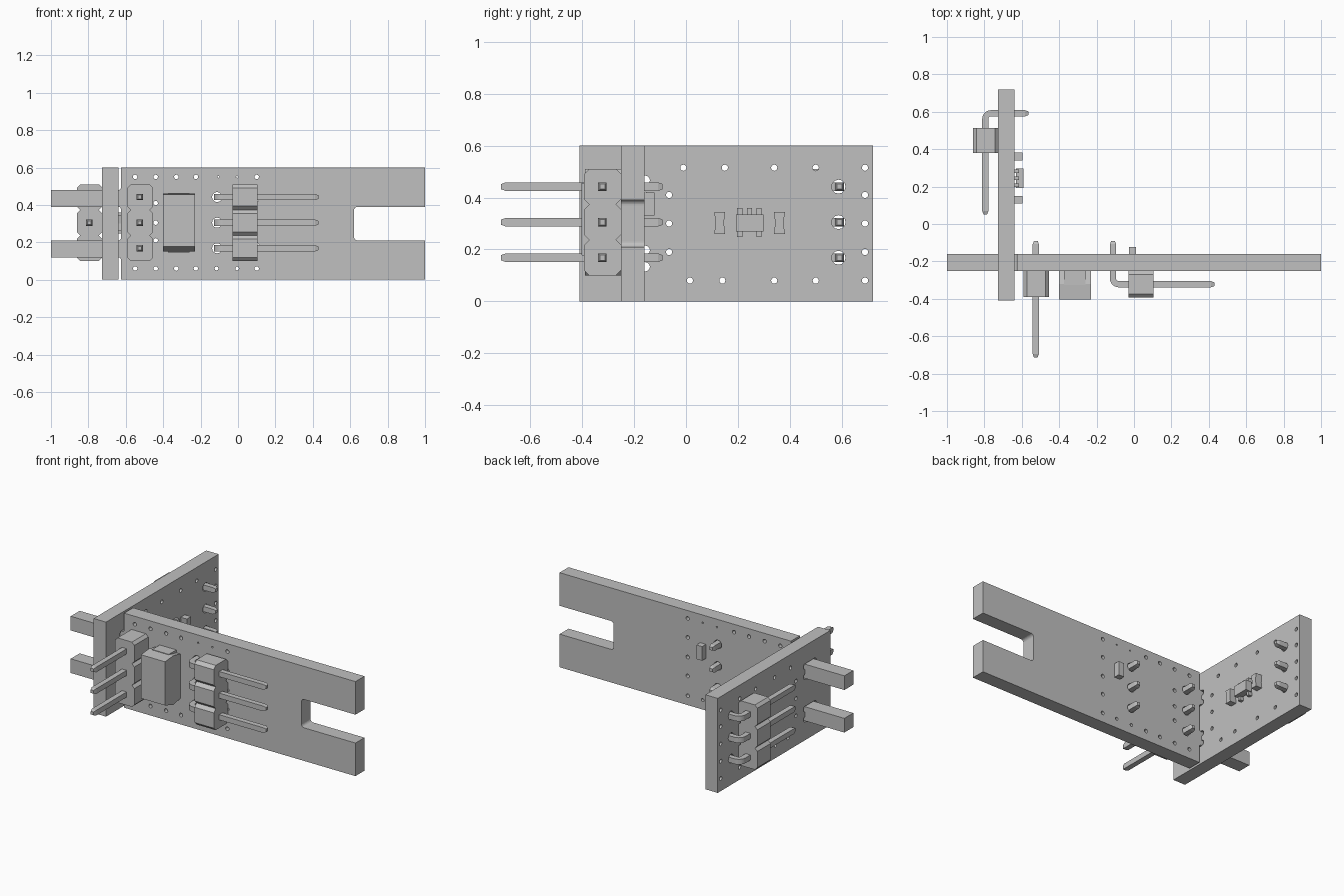
import bpy, bmesh, math
from mathutils import Matrix, Vector

cube = bpy.data.objects.get("Cube")
if cube:
    bpy.data.objects.remove(cube, do_unlink=True)

grey = bpy.data.materials.new("plain_grey")
grey.use_nodes = True
grey.diffuse_color = (0.53, 0.53, 0.53, 1)
grey.node_tree.nodes["Principled BSDF"].inputs["Base Color"].default_value = grey.diffuse_color

# Profile axes: "y" draws in x-z and extrudes along y, "x" draws in y-z and extrudes along x
FRAMES = {
    "y": Matrix(((1, 0, 0), (0, 0, -1), (0, 1, 0))).to_4x4(),
    "x": Matrix(((0, 0, 1), (1, 0, 0), (0, 1, 0))).to_4x4(),
}


def finish(name, mesh):
    bm = bmesh.new()
    bm.from_mesh(mesh)
    bmesh.ops.remove_doubles(bm, verts=bm.verts, dist=1e-5)
    bmesh.ops.recalc_face_normals(bm, faces=bm.faces)
    for face in bm.faces:
        face.smooth = False
        face.material_index = 0
    bm.to_mesh(mesh)
    bm.free()
    mesh.materials.clear()
    mesh.materials.append(grey)
    obj = bpy.data.objects.new(name, mesh)
    bpy.context.collection.objects.link(obj)
    return obj


def plate(name, axis, lo, hi, loops):
    """Extrude an outline, with any further loops as holes, between lo and hi."""
    curve = bpy.data.curves.new(name, "CURVE")
    curve.dimensions = "2D"
    curve.fill_mode = "BOTH"
    curve.extrude = (hi - lo) / 2
    for loop in loops:
        spline = curve.splines.new("POLY")
        spline.points.add(len(loop) - 1)
        for point, (u, v) in zip(spline.points, loop):
            point.co = (u, v, 0, 1)
        spline.use_cyclic_u = True
    temp = bpy.data.objects.new("temp", curve)
    bpy.context.collection.objects.link(temp)
    graph = bpy.context.evaluated_depsgraph_get()
    mesh = bpy.data.meshes.new_from_object(temp.evaluated_get(graph))
    bpy.data.objects.remove(temp, do_unlink=True)
    middle = (lo + hi) / 2
    shift = Vector((0, middle, 0)) if axis == "y" else Vector((middle, 0, 0))
    mesh.transform(Matrix.Translation(shift) @ FRAMES[axis])
    return finish(name, mesh)


def arc(u, v, r, start, end, steps=6):
    angles = [math.radians(start + (end - start) * i / steps) for i in range(steps + 1)]
    return [(u + r * math.cos(a), v + r * math.sin(a)) for a in angles]


def circle(u, v, r=0.012):
    return arc(u, v, r, 0, 330, 11)


def rect(u0, u1, v0, v1):
    return [(u0, v0), (u1, v0), (u1, v1), (u0, v1)]


def box(name, x0, x1, y0, y1, z0, z1):
    return plate(name, "y", y0, y1, [rect(x0, x1, z0, z1)])


def pin(name, path, z, half=0.0165):
    """Square wire along an x-y path with tapered tips."""
    pts = [Vector((x, y, z)) for x, y in path]
    taper = 0.018
    first = pts[0] + (pts[1] - pts[0]).normalized() * taper
    last = pts[-1] + (pts[-2] - pts[-1]).normalized() * taper
    pts = [pts[0], first] + pts[1:-1] + [last, pts[-1]]
    bm = bmesh.new()
    rings = []
    for i, p in enumerate(pts):
        tangent = (pts[min(i + 1, len(pts) - 1)] - pts[max(i - 1, 0)]).normalized()
        side = Vector((-tangent.y, tangent.x, 0))
        h = half * (0.6 if i in (0, len(pts) - 1) else 1)
        rings.append([bm.verts.new(p + side * a * h + Vector((0, 0, b * h)))
                      for a, b in ((-1, -1), (1, -1), (1, 1), (-1, 1))])
    for r, s in zip(rings, rings[1:]):
        for k in range(4):
            bm.faces.new((r[k], r[k - 1], s[k - 1], s[k]))
    bm.faces.new(rings[0])
    bm.faces.new(rings[-1])
    mesh = bpy.data.meshes.new(name)
    bm.to_mesh(mesh)
    bm.free()
    return finish(name, mesh)


PIN_Z = (0.168, 0.305, 0.442)


def header_body(name, axis, lo, hi, u0, u1, cut):
    """Three joined blocks with chamfered corners."""
    half = 0.0685
    right, left = [], []
    for z in PIN_Z:
        right += [(u1 - cut, z - half), (u1, z - half + cut), (u1, z + half - cut)]
        left += [(u0 + cut, z - half), (u0, z - half + cut), (u0, z + half - cut)]
    top = PIN_Z[-1] + half
    return plate(name, axis, lo, hi, [right + [(u1 - cut, top), (u0 + cut, top)] + left[::-1]])


# Main board: two tabs on the right end, an open notch at the left end
f = 0.015
edge = -0.625
outline = [(edge, 0), (1, 0), (1, 0.21)]
outline += arc(0.64, 0.23, 0.02, 270, 180) + arc(0.64, 0.37, 0.02, 180, 90)
outline += [(1, 0.39), (1, 0.6), (edge, 0.6)]
for low, high in ((0.39, 0.48), (0.12, 0.21)):
    outline += arc(edge - f, high + f, f, 0, -90) + [(-1, high), (-1, low)]
    outline += arc(edge - f, low - f, f, 90, 0)
holes = [circle(x, z) for x in (-0.55, -0.44, -0.33, -0.225, 0.1) for z in (0.06, 0.55)]
holes += [circle(x, 0.06, 0.01) for x in (-0.115, -0.005)]
holes += [circle(x, 0.55, 0.005) for x in (-0.105, -0.005)]
holes += [circle(-0.44, z) for z in (0.21, 0.305, 0.41)]
holes += [circle(0.1, z) for z in (0.185, 0.305, 0.43)]
holes += [circle(x, z, 0.027) for x in (-0.525, -0.112) for z in PIN_Z]
plate("main_board", "y", -0.25, -0.16, [outline] + holes)


# Cross board: slots with rounded relief lobes, rows of small holes
def slot(low, high, r=0.018):
    a, b = -0.253, -0.157
    return (arc(b, low + r, r, -90, 90) + arc(b, high - r, r, -90, 90)
            + arc(a, high - r, r, 90, 270) + arc(a, low + r, r, 90, 270))


holes = [slot(0.115, 0.215), slot(0.385, 0.485)]
holes += [circle(y, 0.515) for y in (-0.01, 0.15, 0.34, 0.5, 0.69)]
holes += [circle(y, 0.08) for y in (0.015, 0.14, 0.34, 0.5, 0.69)]
holes += [circle(y, z) for y in (-0.065, 0.69) for z in (0.19, 0.3, 0.41)]
holes += [circle(0.588, z, 0.027) for z in PIN_Z]
plate("cross_board", "x", -0.727, -0.64, [rect(-0.41, 0.72, 0, 0.6)] + holes)

# Pin headers: one straight and two bent
header_body("straight_header_body", "y", -0.39, -0.25, -0.59, -0.455, 0.017)
header_body("bent_header_body", "x", -0.03, 0.105, -0.393, -0.25, 0.02)
header_body("cross_header_body", "y", 0.38, 0.513, -0.86, -0.727, 0.017)
bend = 0.03
front_path = [(-0.112, -0.09)] + arc(-0.112 + bend, -0.322 + bend, bend, 180, 270) + [(0.43, -0.322)]
back_path = [(-0.565, 0.592)] + arc(-0.795 + bend, 0.592 - bend, bend, 90, 180) + [(-0.795, 0.052)]
for i, z in enumerate(PIN_Z):
    pin(f"straight_pin_{i}", [(-0.525, -0.713), (-0.525, -0.09)], z)
    pin(f"bent_pin_{i}", front_path, z)
    pin(f"cross_pin_{i}", back_path, z)

# Large moulded block with sloped ends and metal end tabs
plate("moulded_block", "x", -0.4, -0.23, [[(-0.25, 0.165), (-0.32, 0.15), (-0.403, 0.178),
                                         (-0.403, 0.455), (-0.32, 0.462), (-0.25, 0.447)]])
box("block_end_tabs", -0.375, -0.258, -0.325, -0.25, 0.145, 0.465)

# Small waisted chips
for i, y in enumerate((0.13, 0.36)):
    w, n = 0.021, 0.016
    plate(f"small_chip_{i}", "x", -0.64, -0.597,
          [[(y - w, 0.26), (y + w, 0.26), (y + n, 0.302), (y + w, 0.345),
            (y - w, 0.345), (y - n, 0.302)]])
box("rear_chip", -0.028, 0.012, -0.16, -0.122, 0.33, 0.42)

# Five-legged chip
box("leg_chip_body", -0.632, -0.59, 0.192, 0.298, 0.27, 0.335)
for i, (y, low, high) in enumerate(((0.207, 0.335, 0.36), (0.245, 0.335, 0.36), (0.282, 0.335, 0.36),
                                    (0.207, 0.247, 0.27), (0.282, 0.247, 0.27))):
    box(f"chip_leg_{i}", -0.64, -0.615, y - 0.01, y + 0.01, low, high)
